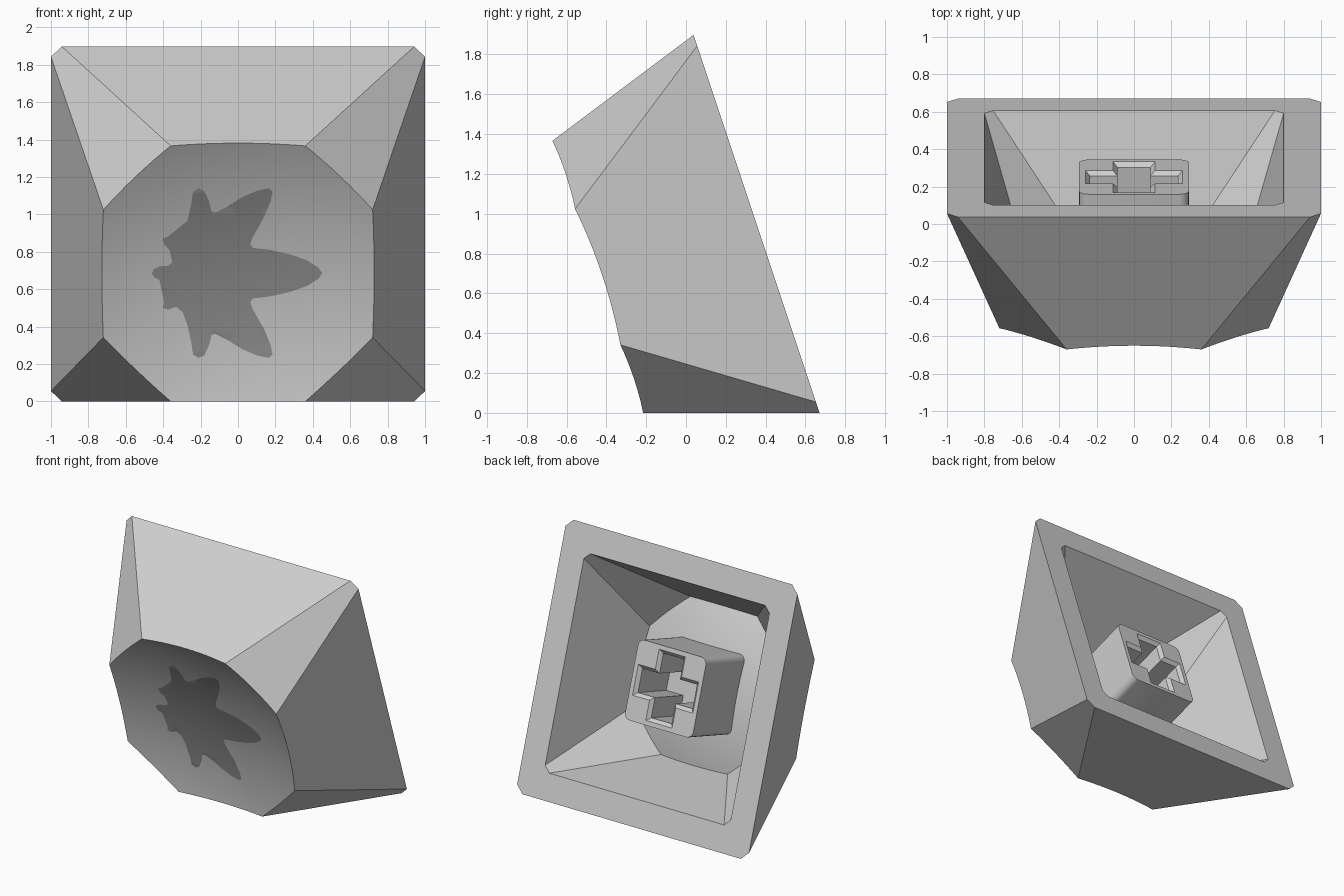
import bpy, bmesh, math
from mathutils import Matrix

if "Cube" in bpy.data.objects:
    bpy.data.objects.remove(bpy.data.objects["Cube"])

R = 2.6                                       # dish sphere radius
H = 0.84                                      # height of the rim corners
DISH_Z = H + math.sqrt(R * R - 0.72 ** 2 - 0.36 ** 2)
TILT = Matrix.Translation((0, 0.354, 0.9487)) @ Matrix.Rotation(math.radians(108.435), 4, 'X')


def material(name, value):
    m = bpy.data.materials.new(name)
    m.diffuse_color = (value, value, value, 1)
    m.use_nodes = True
    m.node_tree.nodes["Principled BSDF"].inputs["Base Color"].default_value = m.diffuse_color
    return m


GREY = material("light_grey", 0.62)
DARK = material("dark_grey", 0.29)


def to_object(name, bm, mat):
    mesh = bpy.data.meshes.new(name)
    bm.to_mesh(mesh)
    bm.free()
    mesh.materials.append(mat)
    ob = bpy.data.objects.new(name, mesh)
    bpy.context.collection.objects.link(ob)
    return ob


def loft(name, rings):
    """Closed solid through rings of equal point count."""
    bm = bmesh.new()
    vs = [[bm.verts.new(p) for p in ring] for ring in rings]
    n = len(vs[0])
    for a, b in zip(vs, vs[1:]):
        for i in range(n):
            j = (i + 1) % n
            bm.faces.new((a[i], a[j], b[j], b[i]))
    bm.faces.new(vs[0][::-1])
    bm.faces.new(vs[-1])
    bmesh.ops.recalc_face_normals(bm, faces=bm.faces)
    return to_object(name, bm, GREY)


def select(ob):
    bpy.ops.object.select_all(action='DESELECT')
    ob.select_set(True)
    bpy.context.view_layer.objects.active = ob


def cut(target, cutter):
    mod = target.modifiers.new("cut", 'BOOLEAN')
    mod.operation = 'DIFFERENCE'
    mod.solver = 'EXACT'
    mod.object = cutter
    select(target)
    bpy.ops.object.modifier_apply(modifier=mod.name)
    bpy.data.objects.remove(cutter)


def smooth(ob, degrees):
    select(ob)
    bpy.ops.object.shade_smooth_by_angle(angle=math.radians(degrees))


def tapered_block(name, s, t0, t1):
    """Chamfered square tapering to an octagon, hollowed on top by a sphere."""
    def ring(t):
        a, b = 0.942 + (0.36 - 0.942) * t, 1 + (0.72 - 1) * t
        pts = [(b, -a), (b, a), (a, b), (-a, b), (-b, a), (-b, -a), (-a, -b), (a, -b)]
        return [(x * s, y * s, H * t * s) for x, y in pts]
    block = loft(name, [ring(t0), ring(t1)])
    bm = bmesh.new()
    bmesh.ops.create_uvsphere(bm, u_segments=72, v_segments=112, radius=R * s,
                              matrix=Matrix.Translation((0, 0, DISH_Z * s)))
    cut(block, to_object("dish_cutter", bm, GREY))
    return block


# Hollow shell with a dished top
shell = tapered_block("cap_shell", 1.0, 0.0, 1.08)
cut(shell, tapered_block("cavity_cutter", 0.8, -0.1, 1.08))
smooth(shell, 10)


# Rounded square stem with a chamfered cross socket
def rounded_square(half, r, z, steps=5):
    pts = []
    for k, (sx, sy) in enumerate([(1, 1), (-1, 1), (-1, -1), (1, -1)]):
        for i in range(steps + 1):
            a = math.pi / 2 * (k + i / steps)
            pts.append((sx * (half - r) + r * math.cos(a), sy * (half - r) + r * math.sin(a), z))
    return pts


def cross(e, z):
    a, b = 0.235 + e, 0.088 + e
    pts = [(a, -b), (a, b), (b, b), (b, a), (-b, a), (-b, b),
           (-a, b), (-a, -b), (-b, -b), (-b, -a), (b, -a), (b, -b)]
    return [(x, y, z) for x, y in pts]


stem = loft("stem", [rounded_square(0.293, 0.05, 0.108), rounded_square(0.293, 0.05, 0.63)])
cut(stem, loft("socket_cutter", [cross(0.05, 0.083), cross(0, 0.133), cross(0, 0.5)]))
smooth(stem, 25)

# Leaf inlay: half outline (sideways, upwards), mirrored, then wrapped on the dish
half = [(0.45, 0), (0.43, 0.03), (0.37, 0.068), (0.28, 0.1), (0.17, 0.125), (0.08, 0.135),
        (0.065, 0.155), (0.08, 0.195), (0.14, 0.3), (0.175, 0.385), (0.185, 0.435),
        (0.165, 0.453), (0.1, 0.44), (0.02, 0.405), (-0.06, 0.355), (-0.12, 0.325),
        (-0.142, 0.33), (-0.155, 0.385), (-0.18, 0.44), (-0.21, 0.453), (-0.24, 0.435),
        (-0.25, 0.37), (-0.27, 0.28), (-0.295, 0.21), (-0.3, 0.165), (-0.33, 0.18),
        (-0.375, 0.195), (-0.402, 0.185), (-0.395, 0.155), (-0.365, 0.12), (-0.352, 0.06),
        (-0.37, 0.04), (-0.42, 0.036), (-0.45, 0.022), (-0.46, 0)]
outline = half + [(x, -d) for x, d in half[-2:0:-1]]
bm = bmesh.new()
bm.faces.new([bm.verts.new((x, d, 0)) for x, d in outline])
bmesh.ops.triangulate(bm, faces=bm.faces)
for axis in ((1, 0, 0), (0, 1, 0)):
    for i in range(-8, 9):
        bmesh.ops.bisect_plane(bm, geom=bm.verts[:] + bm.edges[:] + bm.faces[:],
                               plane_co=[c * i * 0.06 for c in axis], plane_no=axis)
bmesh.ops.triangulate(bm, faces=bm.faces)
for v in bm.verts:
    x, z, y, u = v.co.x, 0.687 + v.co.y, 0.0, 0.7
    for _ in range(8):
        y = (z - 0.9487 + 0.3162 * u) / 0.9487
        u = DISH_Z - math.sqrt(R * R - x * x - y * y)
    v.co = (x, y, u + 0.004)
bm.normal_update()
if sum(f.normal.z for f in bm.faces) < 0:
    bmesh.ops.reverse_faces(bm, faces=bm.faces)
leaf = to_object("leaf_inlay", bm, DARK)
smooth(leaf, 30)

# Lay the cap over on its lower wall
for ob in (shell, stem, leaf):
    ob.matrix_world = TILT
